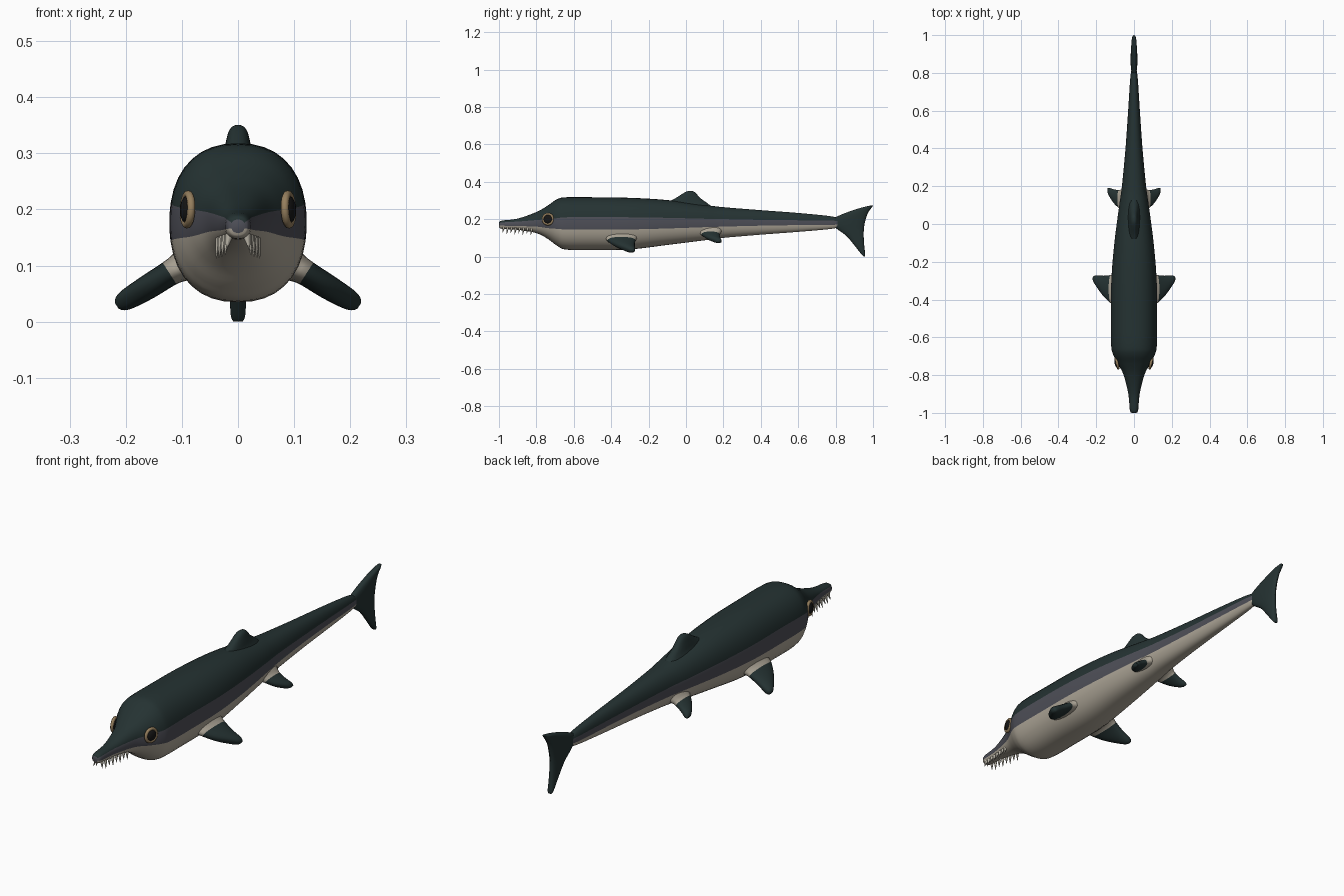
import bpy, bmesh
from math import sin, cos, pi, asin, radians
from mathutils import Vector

if "Cube" in bpy.data.objects:
    bpy.data.objects.remove(bpy.data.objects["Cube"])


def material(name, rgb, rough=0.7):
    m = bpy.data.materials.new(name)
    m.use_nodes = True
    m.diffuse_color = (*rgb, 1)
    bsdf = m.node_tree.nodes["Principled BSDF"]
    bsdf.inputs["Base Color"].default_value = (*rgb, 1)
    bsdf.inputs["Roughness"].default_value = rough
    return m


DARK = material("dark teal skin", (0.018, 0.032, 0.032))
GREY = material("slate grey band", (0.075, 0.077, 0.095))
CREAM = material("cream belly", (0.42, 0.38, 0.31))
TAN = material("tan eye ring", (0.30, 0.21, 0.11))
BLACK = material("black eye", (0.008, 0.008, 0.008))
TOOTH = material("ivory teeth", (0.48, 0.45, 0.38))


def finish(name, bm, mats):
    bmesh.ops.recalc_face_normals(bm, faces=bm.faces)
    mesh = bpy.data.meshes.new(name)
    bm.to_mesh(mesh)
    bm.free()
    for m in mats:
        mesh.materials.append(m)
    ob = bpy.data.objects.new(name, mesh)
    bpy.context.collection.objects.link(ob)
    bpy.ops.object.select_all(action="DESELECT")
    bpy.context.view_layer.objects.active = ob
    ob.select_set(True)
    bpy.ops.object.shade_smooth_by_angle(angle=radians(50))
    return ob


def smooth_rows(rows, steps):
    """Catmull-Rom interpolation of station rows."""
    out = []
    last = len(rows) - 1
    for i in range(last):
        a, b, c, d = (rows[min(max(k, 0), last)] for k in (i - 1, i, i + 1, i + 2))
        for s in range(steps):
            t = s / steps
            out.append([q + t / 2 * (r - p + t * (2 * p - 5 * q + 4 * r - w + t * (3 * (q - r) + w - p)))
                        for p, q, r, w in zip(a, b, c, d)])
    return out + [list(rows[-1])]


def loft(name, rings, mats, rule):
    """Skin closed rings; rule(ring, segment) gives the material slot."""
    bm = bmesh.new()
    vs = [[bm.verts.new(p) for p in ring] for ring in rings]
    n = len(vs[0])
    for i in range(len(vs) - 1):
        for j in range(n):
            k = (j + 1) % n
            f = bm.faces.new((vs[i][j], vs[i][k], vs[i + 1][k], vs[i + 1][j]))
            f.material_index = rule(i, j)
    for i in (0, len(vs) - 1):
        bm.faces.new(vs[i]).material_index = rule(i, n // 4)
    return finish(name, bm, mats)


def power(v, e):
    return (1 if v >= 0 else -1) * abs(v) ** e


# Body: y, bottom z, top z, half width, belly line z, back line z
stations = [
    (-1.0, 0.158, 0.182, 0.012, 0.166, 0.176),
    (-0.985, 0.148, 0.192, 0.022, 0.165, 0.182),
    (-0.9, 0.143, 0.203, 0.03, 0.163, 0.187),
    (-0.8, 0.125, 0.238, 0.055, 0.16, 0.195),
    (-0.74, 0.095, 0.272, 0.085, 0.152, 0.20),
    (-0.69, 0.058, 0.306, 0.111, 0.148, 0.205),
    (-0.64, 0.037, 0.317, 0.121, 0.145, 0.21),
    (-0.5, 0.035, 0.317, 0.122, 0.144, 0.212),
    (-0.3, 0.038, 0.314, 0.12, 0.145, 0.21),
    (-0.1, 0.062, 0.302, 0.104, 0.15, 0.207),
    (0.1, 0.087, 0.276, 0.078, 0.157, 0.202),
    (0.2, 0.1, 0.264, 0.064, 0.16, 0.20),
    (0.4, 0.117, 0.248, 0.045, 0.165, 0.196),
    (0.6, 0.132, 0.233, 0.031, 0.168, 0.194),
    (0.77, 0.147, 0.216, 0.02, 0.169, 0.192),
    (0.82, 0.158, 0.202, 0.012, 0.172, 0.19),
]
BELLY, BAND, BACK = 8, 4, 8
HALF = BELLY + BAND + BACK


def body_ring(y, lo, hi, hw, line1, line2):
    mid, h, n = (lo + hi) / 2, (hi - lo) / 2, 2.3
    a1, a2 = (asin(power(min(max((l - mid) / h, -0.9), 0.9), n / 2)) for l in (line1, line2))
    stops = [(-pi / 2, a1, BELLY), (a1, a2, BAND), (a2, pi / 2, BACK)]
    angles = [a + (b - a) * k / c for a, b, c in stops for k in range(c)] + [pi / 2]
    side = [(hw * max(cos(a), 0) ** (2 / n), y, mid + h * power(sin(a), 2 / n)) for a in angles]
    return side + [(-x, yy, z) for x, yy, z in side[-2:0:-1]]


def body_colour(i, j):
    j = j if j < HALF else 2 * HALF - 1 - j
    return 2 if j < BELLY else 1 if j < BELLY + BAND else 0


loft("body", [body_ring(*r) for r in smooth_rows(stations, 5)], [DARK, GREY, CREAM], body_colour)


# Fins: x, z, leading y, trailing y, half thickness
def fin(name, rows, normal, side=1, cream_rows=0, steps=4):
    rings = []
    for x, z, y0, y1, t in smooth_rows(rows, steps):
        ring = []
        for k in range(20):
            a = 2 * pi * k / 20
            off = t * power(sin(a), 0.8)
            ring.append((side * (x + normal[0] * off), (y0 + y1) / 2 + (y1 - y0) / 2 * cos(a),
                         z + normal[1] * off))
        rings.append(ring)
    return loft(name, rings, [DARK, CREAM], lambda i, j: 1 if i < cream_rows * steps else 0)


fin("dorsal_fin", [
    (0, 0.255, -0.16, 0.15, 0.045), (0, 0.285, -0.11, 0.115, 0.03),
    (0, 0.31, -0.06, 0.08, 0.024), (0, 0.335, -0.02, 0.056, 0.018),
    (0, 0.346, 0.0, 0.044, 0.012), (0, 0.35, 0.012, 0.034, 0.005)], (1, 0))

fin("tail_fin", [
    (0, 0.0, 0.95, 0.956, 0.008), (0, 0.012, 0.938, 0.958, 0.013), (0, 0.06, 0.9, 0.953, 0.015),
    (0, 0.11, 0.858, 0.95, 0.016), (0, 0.145, 0.81, 0.951, 0.017), (0, 0.17, 0.785, 0.954, 0.018),
    (0, 0.2, 0.785, 0.961, 0.018), (0, 0.222, 0.825, 0.968, 0.017), (0, 0.245, 0.885, 0.98, 0.015),
    (0, 0.262, 0.94, 0.993, 0.013), (0, 0.272, 0.982, 1.0, 0.008)], (1, 0))

for side, label in ((1, "left"), (-1, "right")):
    fin(label + "_front_flipper", [
        (0.06, 0.122, -0.45, -0.24, 0.045), (0.1, 0.098, -0.43, -0.262, 0.028),
        (0.122, 0.086, -0.42, -0.27, 0.023), (0.16, 0.062, -0.382, -0.274, 0.022),
        (0.195, 0.041, -0.333, -0.272, 0.019), (0.21, 0.032, -0.31, -0.274, 0.014),
        (0.216, 0.028, -0.298, -0.28, 0.006)], (0.54, 0.84), side, 2)
    fin(label + "_rear_flipper", [
        (0.04, 0.145, 0.04, 0.2, 0.035), (0.064, 0.128, 0.07, 0.185, 0.022),
        (0.078, 0.118, 0.083, 0.18, 0.019), (0.105, 0.1, 0.11, 0.183, 0.017),
        (0.128, 0.085, 0.145, 0.19, 0.014), (0.138, 0.078, 0.165, 0.19, 0.006)], (0.54, 0.84), side, 2)

    # Eye: dark ball inside a raised tan ring, turned slightly forward
    centre = Vector((side * 0.09, -0.738, 0.2))
    aim = Vector((side, -0.25, 0.04)).to_track_quat("Z", "Y")
    bpy.ops.mesh.primitive_torus_add(major_radius=0.027, minor_radius=0.007, major_segments=28,
                                     minor_segments=10, location=centre, rotation=aim.to_euler())
    ring = bpy.context.object
    ring.name = label + "_eye_ring"
    ring.data.materials.append(TAN)
    bpy.ops.object.shade_smooth()
    bpy.ops.mesh.primitive_uv_sphere_add(segments=20, ring_count=12, radius=0.025,
                                         location=centre, rotation=aim.to_euler())
    eye = bpy.context.object
    eye.name = label + "_eye"
    eye.scale.z = 0.5
    eye.data.materials.append(BLACK)
    bpy.ops.object.shade_smooth()

    # Row of pointed teeth hanging from the jaw edge
    bm = bmesh.new()
    for k in range(8):
        t = k / 7
        root = Vector((side * (0.015 + 0.018 * t), -0.975 + 0.15 * t, 0.155 - 0.006 * t))
        tip = root + Vector((side * 0.006, -0.006, -0.028 - 0.008 * (k % 2)))
        down = tip - root
        made = bmesh.ops.create_cone(bm, cap_ends=True, segments=8, radius1=0.0075,
                                     radius2=0.0006, depth=down.length)["verts"]
        bmesh.ops.rotate(bm, verts=made, matrix=down.to_track_quat("Z", "Y").to_matrix())
        bmesh.ops.translate(bm, verts=made, vec=(root + tip) / 2)
    finish(label + "_teeth", bm, [TOOTH])
